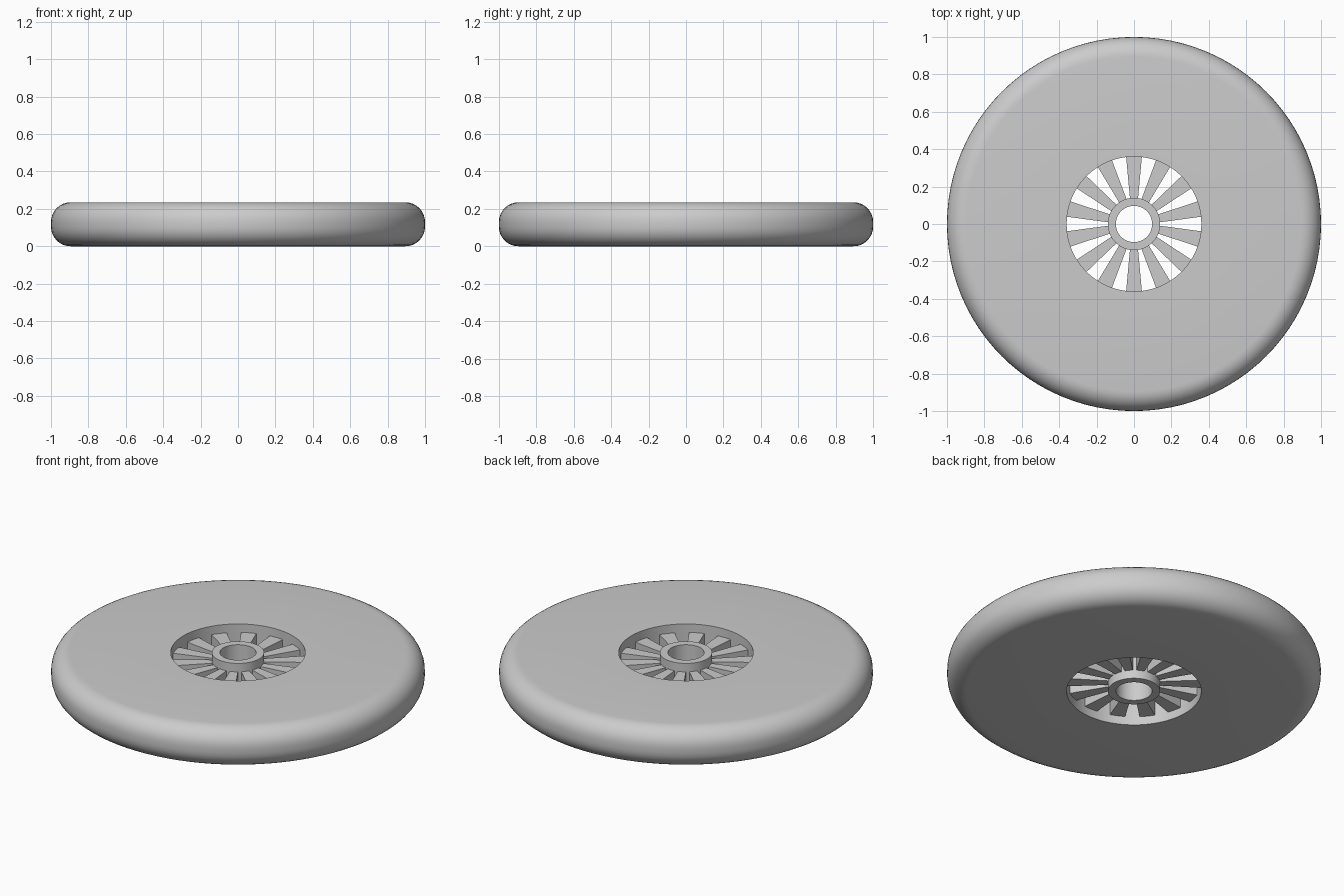
import bpy, bmesh
from math import cos, sin, pi, radians

cube = bpy.data.objects.get("Cube")
if cube:
    bpy.data.objects.remove(cube)

HEIGHT = 0.235
CORNER = 0.105
RIM = 0.36
HUB_OUT, HUB_IN = 0.14, 0.097
SPOKES = 14
SPOKE_LOW, SPOKE_HIGH = 0.05, 0.185

grey = bpy.data.materials.new("plain grey")
grey.use_nodes = True
colour = (0.6, 0.6, 0.6, 1)
grey.diffuse_color = colour
grey.node_tree.nodes["Principled BSDF"].inputs["Base Color"].default_value = colour


def finish(bm, name):
    bmesh.ops.recalc_face_normals(bm, faces=bm.faces)
    mesh = bpy.data.meshes.new(name)
    bm.to_mesh(mesh)
    bm.free()
    mesh.materials.append(grey)
    obj = bpy.data.objects.new(name, mesh)
    bpy.context.collection.objects.link(obj)
    bpy.ops.object.select_all(action="DESELECT")
    obj.select_set(True)
    bpy.context.view_layer.objects.active = obj
    bpy.ops.object.shade_smooth_by_angle(angle=radians(35))
    return obj


def lathe(name, profile, sides):
    """Revolve a closed (radius, z) outline around the z axis."""
    bm = bmesh.new()
    rings = []
    for i in range(sides):
        a = 2 * pi * i / sides
        rings.append([bm.verts.new((r * cos(a), r * sin(a), z)) for r, z in profile])
    n = len(profile)
    for i, ring in enumerate(rings):
        after = rings[(i + 1) % sides]
        for j in range(n):
            k = (j + 1) % n
            bm.faces.new((ring[j], after[j], after[k], ring[k]))
    return finish(bm, name)


# Wide tyre with rounded outer shoulders
def shoulder(z, start):
    steps = 8
    angles = [radians(start + 90 * i / steps) for i in range(steps + 1)]
    return [(1 - CORNER + CORNER * cos(a), z + CORNER * sin(a)) for a in angles]


outline = [(RIM, 0)] + shoulder(CORNER, -90) + shoulder(HEIGHT - CORNER, 0) + [(RIM, HEIGHT)]
lathe("tyre", outline, 96)

# Hub tube, as tall as the tyre
lathe("hub", [(HUB_IN, 0), (HUB_OUT, 0), (HUB_OUT, HEIGHT), (HUB_IN, HEIGHT)], 64)

# Tapered spokes, recessed on both sides
for i in range(SPOKES):
    bm = bmesh.new()
    ends = [(HUB_OUT - 0.01, 0.021), (RIM + 0.01, 0.043)]
    corners = [(ends[0][0], -ends[0][1]), (ends[1][0], -ends[1][1]), ends[1], ends[0]]
    base = bm.faces.new([bm.verts.new((x, y, SPOKE_LOW)) for x, y in corners])
    top = bmesh.ops.extrude_face_region(bm, geom=[base])
    lifted = [v for v in top["geom"] if isinstance(v, bmesh.types.BMVert)]
    bmesh.ops.translate(bm, verts=lifted, vec=(0, 0, SPOKE_HIGH - SPOKE_LOW))
    spoke = finish(bm, f"spoke_{i + 1}")
    spoke.rotation_euler.z = pi / 2 + 2 * pi * i / SPOKES
